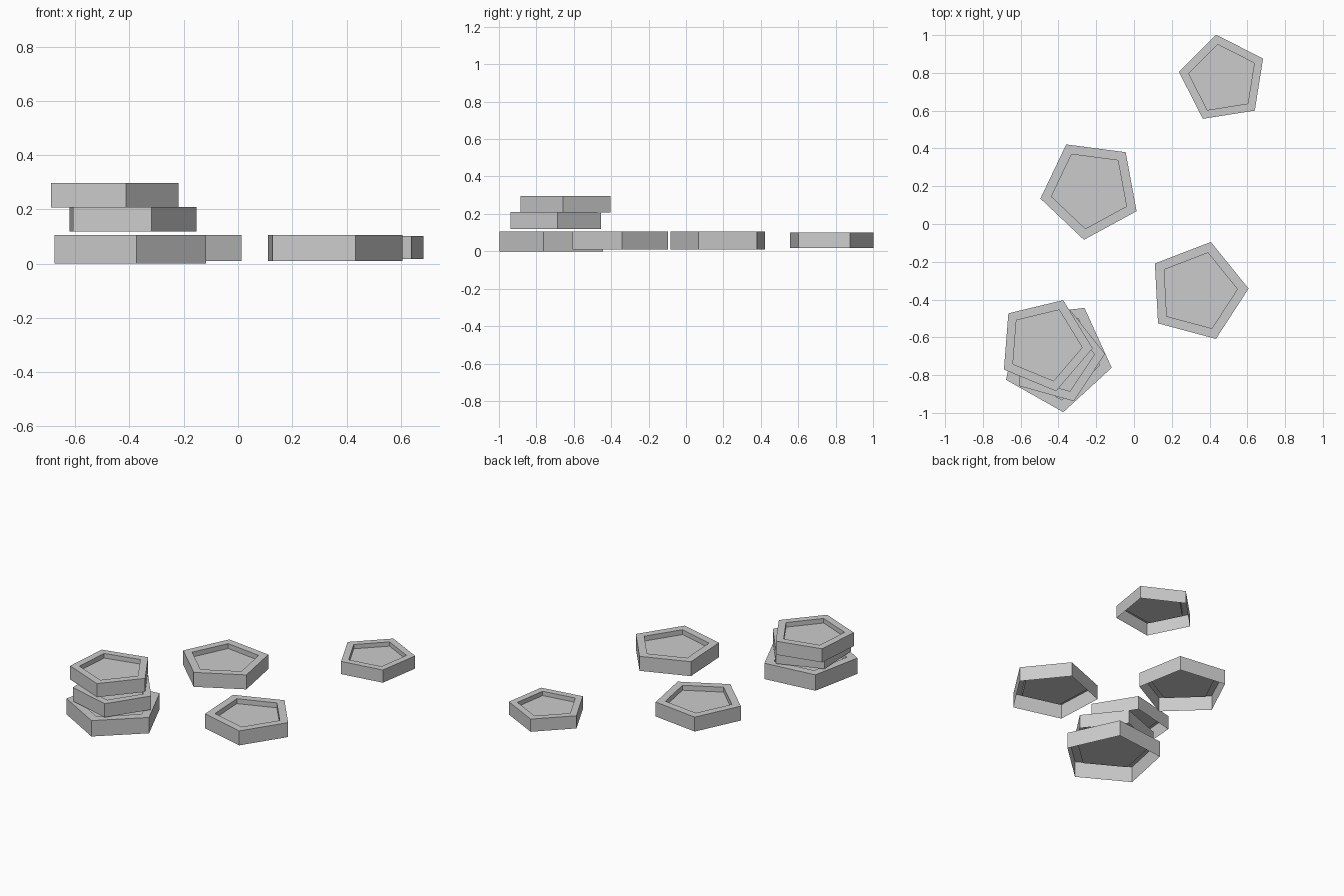
import bpy
import bmesh
from math import cos, sin, pi, radians

cube = bpy.data.objects.get("Cube")
if cube:
    bpy.data.objects.remove(cube, do_unlink=True)

grey = bpy.data.materials.new("plain grey")
grey.use_nodes = True
colour = (0.6, 0.6, 0.6, 1)
grey.diffuse_color = colour
grey.node_tree.nodes["Principled BSDF"].inputs["Base Color"].default_value = colour

SIDES = 5
HEIGHT = 0.354   # all proportions are relative to the radius
RIM = 0.78
RECESS = 0.12


def make_coin(name, x, y, z, radius, turn):
    """Five-sided hollow coin: outer wall, raised rim, sunken face, open underside."""
    bm = bmesh.new()
    profile = [(1, 0), (1, HEIGHT), (RIM, HEIGHT), (RIM, HEIGHT - RECESS)]
    rings = []
    for r, h in profile:
        rings.append([bm.verts.new((r * cos(2 * pi * i / SIDES),
                                    r * sin(2 * pi * i / SIDES), h))
                      for i in range(SIDES)])
    for low, high in zip(rings, rings[1:]):
        for i in range(SIDES):
            j = (i + 1) % SIDES
            bm.faces.new((low[i], low[j], high[j], high[i]))
    bm.faces.new(rings[-1])
    mesh = bpy.data.meshes.new(name)
    bm.to_mesh(mesh)
    bm.free()
    mesh.materials.append(grey)
    coin = bpy.data.objects.new(name, mesh)
    coin.location = (x, y, z)
    coin.scale = (radius,) * 3
    coin.rotation_euler.z = radians(turn)
    bpy.context.collection.objects.link(coin)


# Stack of three
make_coin("stack_bottom_coin", -0.408, -0.702, 0.0, 0.296, 60.5)
make_coin("stack_middle_coin", -0.408, -0.699, 0.119, 0.255, 2.5)
make_coin("stack_top_coin", -0.472, -0.638, 0.207, 0.254, 67.5)

# Loose coins
make_coin("loose_right_coin", 0.337, -0.356, 0.009, 0.27, 3)
make_coin("loose_middle_coin", -0.230, 0.184, 0.009, 0.27, 46.5)
make_coin("loose_back_coin", 0.472, 0.768, 0.017, 0.237, 27)
